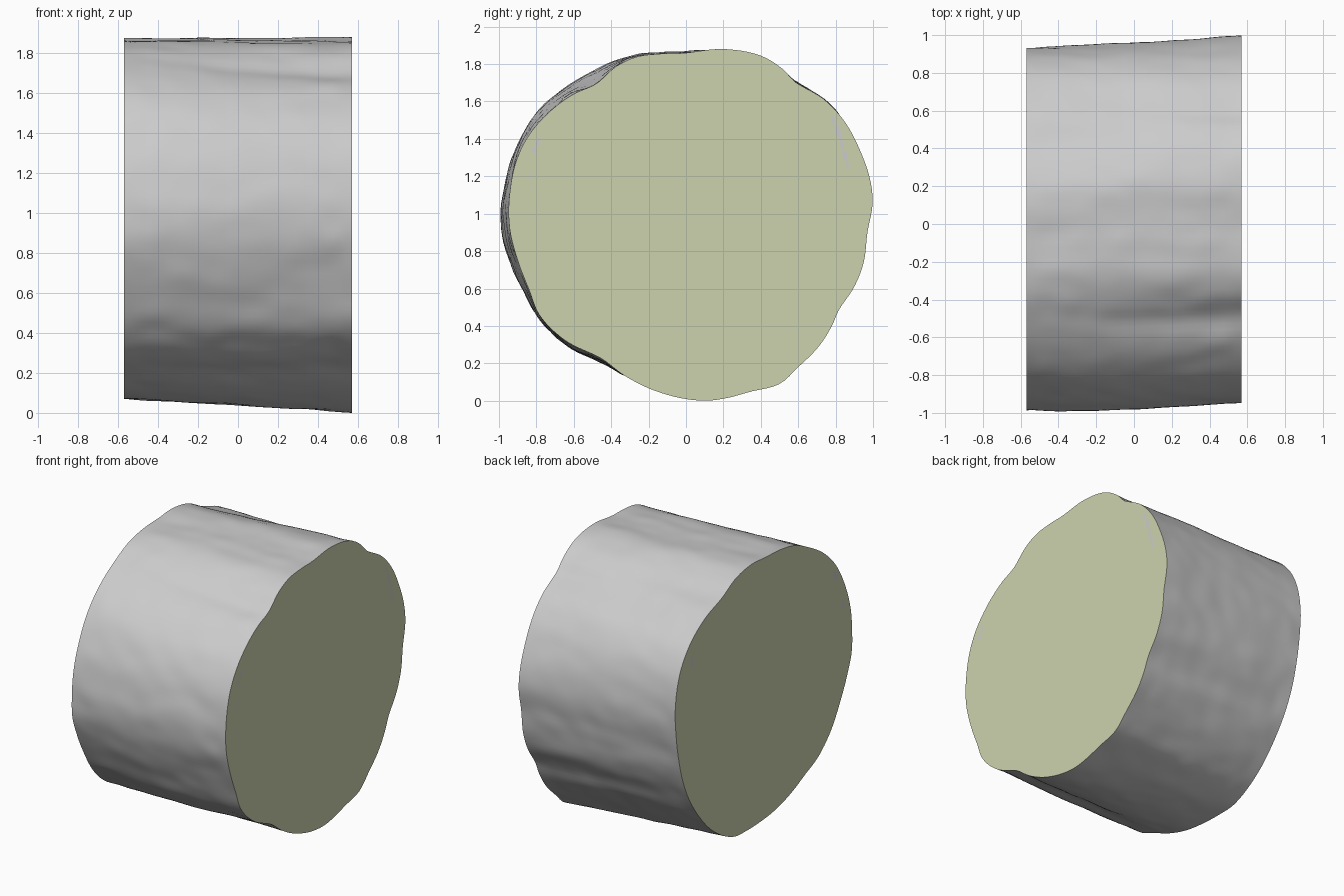
import bpy, bmesh, math
from mathutils import Vector, noise

if "Cube" in bpy.data.objects:
    bpy.data.objects.remove(bpy.data.objects["Cube"], do_unlink=True)


def material(name, rgb):
    m = bpy.data.materials.new(name)
    m.use_nodes = True
    m.diffuse_color = (*rgb, 1)
    bsdf = m.node_tree.nodes["Principled BSDF"]
    bsdf.inputs["Base Color"].default_value = (*rgb, 1)
    bsdf.inputs["Roughness"].default_value = 0.8
    return m


bark = material("grey bark", (0.6, 0.6, 0.6))
wood = material("pale cut wood", (0.61, 0.65, 0.43))

HALF = 0.57           # half length along x
CY, CZ = 0.0, 0.95    # log axis
SIDES, RINGS = 180, 36

# End outlines as (y, z)
LEFT_END = [(.1, 0), (.22, .015), (.35, .05), (.5, .09), (.6, .18), (.71, .29),
            (.78, .4), (.82, .49), (.9, .61), (.95, .74), (.97, .9), (.998, 1.06),
            (.985, 1.18), (.93, 1.34), (.85, 1.49), (.74, 1.61), (.59, 1.7),
            (.515, 1.775), (.4, 1.845), (.2, 1.88), (0, 1.86), (-.14, 1.855),
            (-.26, 1.84), (-.37, 1.79), (-.48, 1.695), (-.6, 1.64), (-.73, 1.545),
            (-.84, 1.42), (-.905, 1.29), (-.94, 1.13), (-.945, .94), (-.9, .75),
            (-.84, .595), (-.785, .46), (-.65, .325), (-.46, .23), (-.33, .135),
            (-.17, .055)]
RIGHT_END = [(.0, .075), (.15, .07), (.29, .08), (.5, .19), (.67, .36), (.78, .52),
             (.885, .8), (.92, 1.0), (.93, 1.2), (.88, 1.42), (.78, 1.57),
             (.62, 1.69), (.43, 1.765), (.27, 1.845), (.1, 1.875), (-.05, 1.865),
             (-.22, 1.855), (-.38, 1.82), (-.515, 1.755), (-.675, 1.655),
             (-.81, 1.52), (-.915, 1.33), (-.965, 1.18), (-.985, 1.0),
             (-.98, .86), (-.935, .73), (-.855, .565), (-.745, .395), (-.61, .275),
             (-.48, .215), (-.34, .15), (-.18, .1)]


def radius_sampler(points):
    """Smooth periodic radius as a function of angle."""
    polar = sorted((math.atan2(z - CZ, y - CY) % math.tau,
                    math.hypot(y - CY, z - CZ)) for y, z in points)
    n = len(polar)

    def at(i):
        a, r = polar[i % n]
        return a + math.tau * (i // n), r

    def sample(angle):
        i = -1
        while at(i + 1)[0] <= angle:
            i += 1
        (a0, r0), (a1, r1), (a2, r2), (a3, r3) = (at(i + k) for k in (-1, 0, 1, 2))
        h = a2 - a1
        t = (angle - a1) / h
        m1, m2 = (r2 - r0) / (a2 - a0) * h, (r3 - r1) / (a3 - a1) * h
        return ((2*t**3 - 3*t**2 + 1) * r1 + (t**3 - 2*t**2 + t) * m1
                + (3*t**2 - 2*t**3) * r2 + (t**3 - t**2) * m2)
    return sample


right_r, left_r = radius_sampler(RIGHT_END), radius_sampler(LEFT_END)

# Log body: rings lofted between the two end outlines, with shallow bark ripples
bm = bmesh.new()
rings = []
for j in range(RINGS + 1):
    u = j / RINGS
    x = -HALF + 2 * HALF * u
    fade = min(1.0, 4 * math.sin(math.pi * u))
    ring = []
    for i in range(SIDES):
        a = math.tau * i / SIDES
        c, s = math.cos(a), math.sin(a)
        r = right_r(a) * (1 - u) + left_r(a) * u
        ripple = noise.noise(Vector((x * 2.2, c * 6, s * 6)))
        lumps = noise.noise(Vector((x * 7 + 9, c * 9, s * 9)))
        r += fade * (0.009 * ripple + 0.004 * lumps)
        r += 0.02 * max(0, -c) ** 2 * math.sin(math.pi * u) * (1 - u)
        ring.append(bm.verts.new((x, CY + r * c, max(0, CZ + r * s))))
    rings.append(ring)
for a, b in zip(rings, rings[1:]):
    for i in range(SIDES):
        k = (i + 1) % SIDES
        bm.faces.new((a[i], a[k], b[k], b[i]))
# Flat sawn ends
for ring in (rings[0], rings[-1]):
    bm.faces.new(ring).material_index = 1
bmesh.ops.recalc_face_normals(bm, faces=bm.faces[:])
mesh = bpy.data.meshes.new("log")
bm.to_mesh(mesh)
bm.free()
log = bpy.data.objects.new("log", mesh)
bpy.context.collection.objects.link(log)
mesh.materials.append(bark)
mesh.materials.append(wood)
bpy.context.view_layer.objects.active = log
log.select_set(True)
bpy.ops.object.shade_smooth_by_angle(angle=math.radians(40))


# Small bark flecks near the rim of each sawn end
def flecks(name, side, spots):
    bm = bmesh.new()
    for y, z, w, h, tilt in spots:
        verts = []
        for i in range(10):
            a = math.tau * i / 10
            p, q = w * math.cos(a), h * math.sin(a)
            verts.append(bm.verts.new((side * (HALF + 0.002),
                                       y + p * math.cos(tilt) - q * math.sin(tilt),
                                       z + p * math.sin(tilt) + q * math.cos(tilt))))
        bm.faces.new(verts if side > 0 else verts[::-1])
    me = bpy.data.meshes.new(name)
    bm.to_mesh(me)
    bm.free()
    me.materials.append(bark)
    bpy.context.collection.objects.link(bpy.data.objects.new(name, me))


flecks("left_end_flecks", 1, [
    (.787, 1.5, .012, .022, .4), (.812, 1.44, .015, .038, .3),
    (.832, 1.375, .01, .035, .25), (.85, 1.31, .013, .03, .2),
    (.865, 1.258, .01, .016, .2), (-.79, 1.385, .011, .026, -.3),
    (-.813, 1.34, .015, .015, 0), (-.83, 1.202, .007, .014, -.1)])
flecks("right_end_flecks", -1, [
    (-.8, 1.45, .022, .042, -.3), (-.885, 1.22, .015, .035, -.2),
    (.75, 1.46, .015, .04, .35)])
